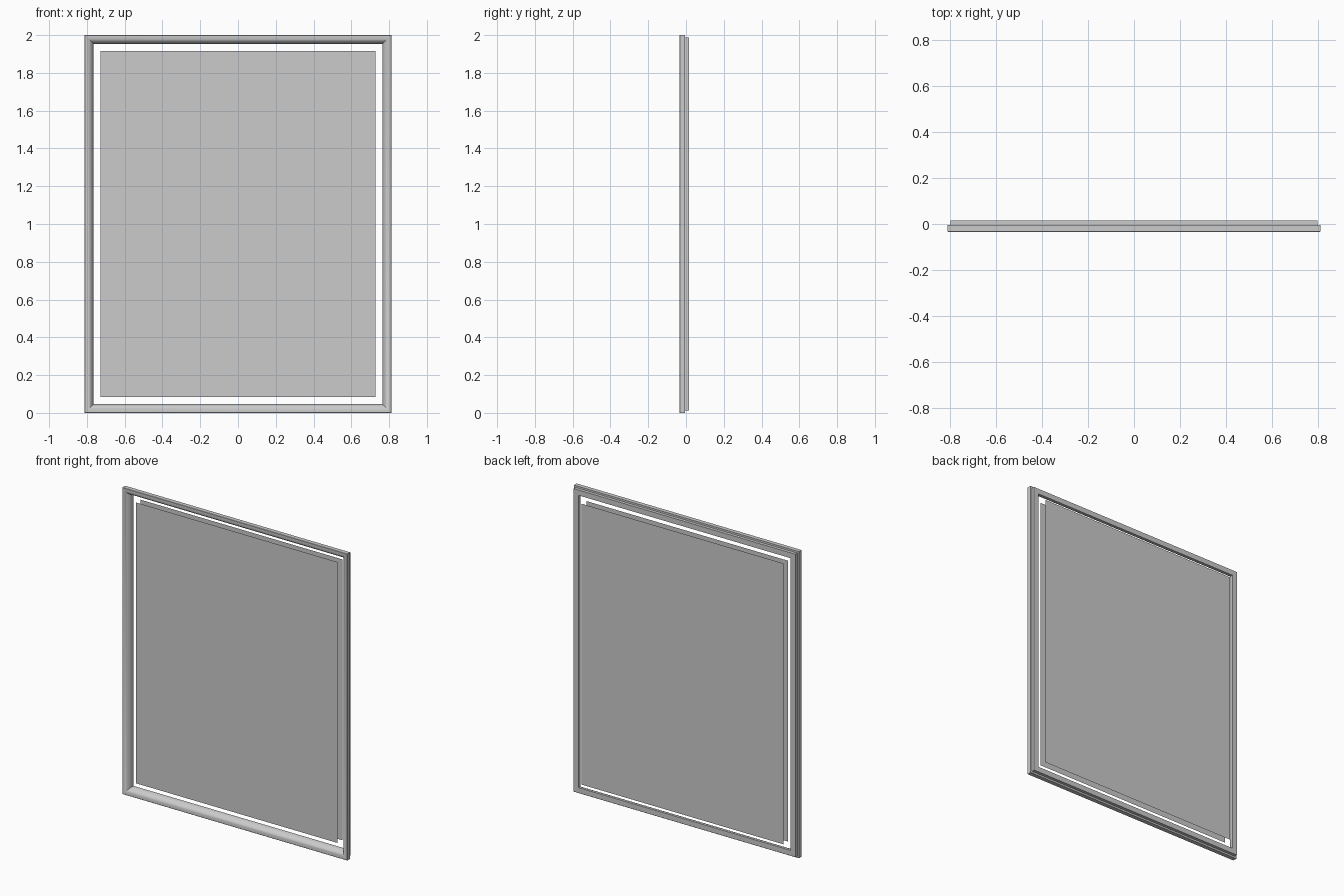
import bpy, bmesh, math

if "Cube" in bpy.data.objects:
    bpy.data.objects.remove(bpy.data.objects["Cube"])

HALF_W, HEIGHT = 0.812, 2.0


def make_object(name, bm):
    bmesh.ops.recalc_face_normals(bm, faces=bm.faces)
    mesh = bpy.data.meshes.new(name)
    bm.to_mesh(mesh)
    bm.free()
    obj = bpy.data.objects.new(name, mesh)
    bpy.context.collection.objects.link(obj)
    return obj


def rect_loop(bm, inset, y):
    w, lo, hi = HALF_W - inset, inset, HEIGHT - inset
    return [bm.verts.new(p) for p in ((-w, y, lo), (w, y, lo), (w, y, hi), (-w, y, hi))]


def mitred_frame(name, profile):
    """Sweep a closed (inset, y) profile round the rectangle with mitred corners."""
    bm = bmesh.new()
    loops = [rect_loop(bm, d, y) for d, y in profile]
    for a, b in zip(loops, loops[1:] + loops[:1]):
        for i in range(4):
            j = (i + 1) % 4
            bm.faces.new((a[i], a[j], b[j], b[i]))
    return make_object(name, bm)


def panel(name, inset, y):
    bm = bmesh.new()
    bm.faces.new(rect_loop(bm, inset, y))
    return make_object(name, bm)


# Moulding: rounded face falling from the outer lip to the inner back edge
steps = 8
curve = [(0.008 + 0.039 * math.sin(t), -0.035 + 0.045 * (1 - math.cos(t)))
         for t in (math.pi / 2 * i / steps for i in range(steps + 1))]
profile = [(0.0, -0.033), (0.002, -0.035)] + curve + [
    (0.047, 0.015), (0.012, 0.015), (0.012, -0.005), (0.0, -0.005)]
frame = mitred_frame("frame_moulding", profile)
bpy.context.view_layer.objects.active = frame
frame.select_set(True)
bpy.ops.object.shade_smooth_by_angle(angle=math.radians(30))

# Thin sheets floating inside and behind the frame
panel("glass_panel", 0.084, -0.012)
panel("backing_panel", 0.084, 0.035)
